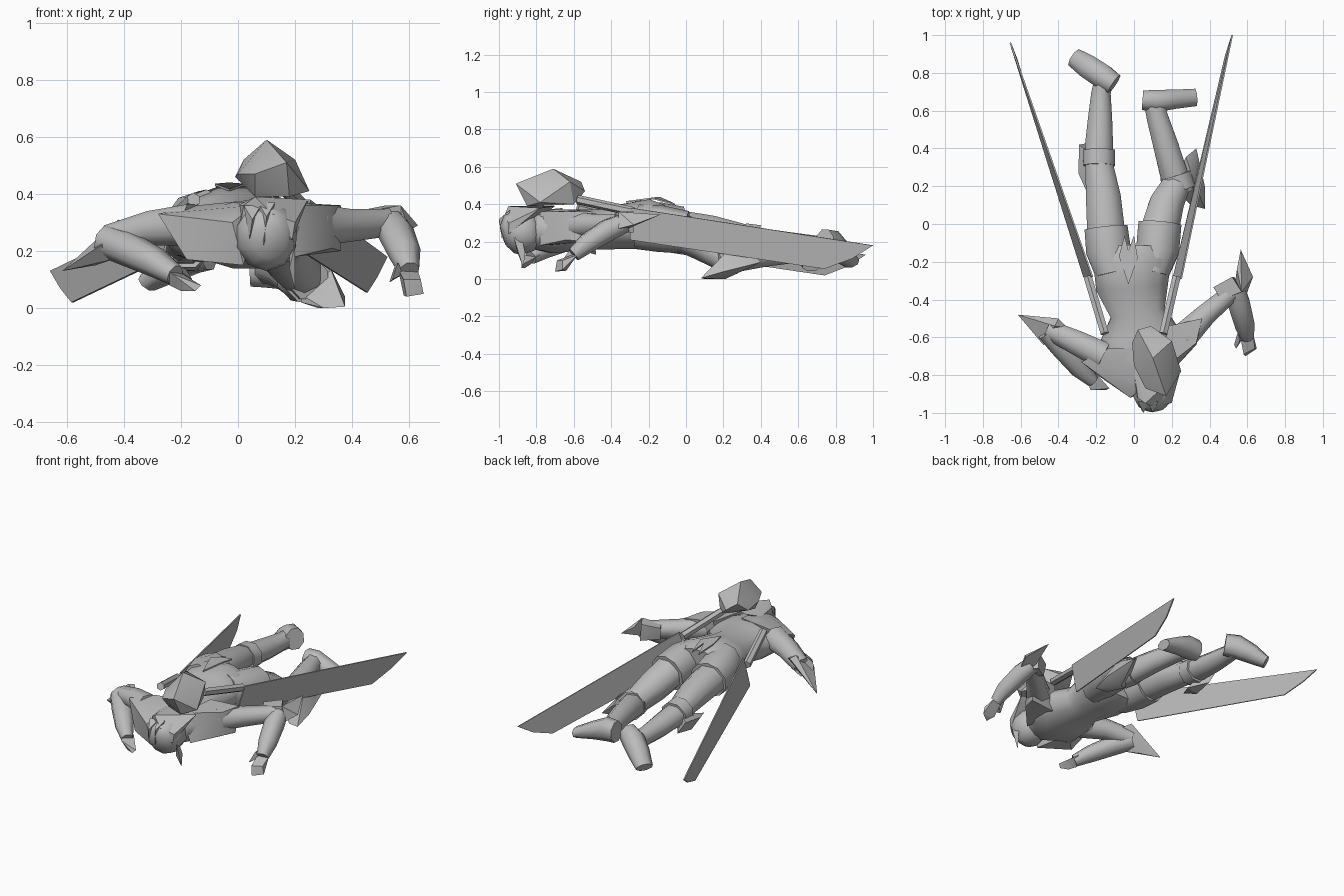
import bpy, bmesh, math
from mathutils import Vector

grey = bpy.data.materials.new("mid grey")
grey.diffuse_color = (0.5, 0.5, 0.5, 1)


def finish(name, bm, angle=52):
    bmesh.ops.recalc_face_normals(bm, faces=bm.faces)
    me = bpy.data.meshes.new(name)
    bm.to_mesh(me)
    bm.free()
    me.materials.append(grey)
    if angle:
        me.shade_smooth()
        me.set_sharp_from_angle(angle=math.radians(angle))
    ob = bpy.data.objects.new(name, me)
    bpy.context.collection.objects.link(ob)
    return ob


def tube(name, rings, sides=8):
    """Loft through rings given as (x, y, z, half width, half height)."""
    bm = bmesh.new()
    pts = [Vector(r[:3]) for r in rings]
    loops = []
    for i, r in enumerate(rings):
        t = (pts[min(i + 1, len(pts) - 1)] - pts[max(i - 1, 0)]).normalized()
        side = t.cross(Vector((0, 0, 1))).normalized()
        up = side.cross(t)
        loops.append([bm.verts.new(pts[i]
                      + side * r[3] * math.cos(2 * math.pi * (k + .5) / sides)
                      + up * r[4] * math.sin(2 * math.pi * (k + .5) / sides))
                      for k in range(sides)])
    for a, b in zip(loops, loops[1:]):
        for k in range(sides):
            j = (k + 1) % sides
            bm.faces.new((a[k], a[j], b[j], b[k]))
    bm.faces.new(loops[0])
    bm.faces.new(loops[-1])
    return finish(name, bm)


def hull(name, pts, angle=32):
    """Faceted solid around a few corner points."""
    bm = bmesh.new()
    vs = [bm.verts.new(p) for p in pts]
    bmesh.ops.convex_hull(bm, input=vs)
    for v in [v for v in bm.verts if not v.link_faces]:
        bm.verts.remove(v)
    return finish(name, bm, angle)


def plate(name, pts, thick=0.008):
    bm = bmesh.new()
    bm.faces.new([bm.verts.new(p) for p in pts])
    ob = finish(name, bm, 0)
    mod = ob.modifiers.new("thickness", 'SOLIDIFY')
    mod.thickness, mod.offset = thick, 0
    return ob


# Torso lying face down, hips to neck
tube("torso", [(-.01, -.12, .29, .19, .11), (-.01, -.19, .295, .215, .137),
               (-.01, -.33, .28, .198, .125), (.02, -.47, .265, .15, .11),
               (.04, -.60, .26, .225, .115), (.04, -.72, .255, .23, .12),
               (.08, -.82, .26, .12, .10), (.10, -.88, .26, .06, .07)], 12)
hull("left_shoulder_wrap", [(-.28, -.73, .33), (-.14, -.66, .36), (.06, -.66, .38),
     (-.02, -.92, .30), (-.18, -.81, .17), (.02, -.90, .15), (-.05, -.68, .17), (.06, -.86, .36)])
hull("right_shoulder_wrap", [(.36, -.50, .36), (.36, -.54, .20), (.33, -.63, .36),
     (.33, -.64, .21), (.18, -.54, .37), (.14, -.78, .36), (.20, -.78, .18), (.16, -.55, .19)])

# Legs: shorts, thigh, shin, cuff and boot
tube("left_shorts", [(-.11, -.26, .29, .10, .125), (-.135, -.14, .285, .125, .125),
                     (-.148, -.02, .275, .12, .112)], 10)
tube("left_thigh", [(-.148, -.04, .275, .108, .10), (-.162, .14, .255, .10, .09),
                    (-.185, .32, .225, .078, .07)])
tube("left_shin", [(-.185, .28, .225, .075, .07), (-.185, .42, .205, .08, .07),
                   (-.18, .55, .19, .07, .066), (-.175, .69, .18, .056, .057),
                   (-.165, .76, .18, .05, .06)])
tube("left_boot_cuff", [(-.185, .31, .22, .09, .085), (-.185, .39, .21, .092, .085)])
hull("left_knee_guard", [(-.29, .42, .2), (-.24, .43, .12), (-.295, .27, .18), (-.25, .17, .16),
                         (-.16, .32, .10), (-.25, .3, .1), (-.24, .38, .23)])
tube("left_foot", [(-.105, .74, .20, .06, .07), (-.165, .78, .19, .07, .075),
                   (-.24, .83, .145, .068, .06), (-.315, .88, .09, .055, .035)])
tube("right_shorts", [(.10, -.26, .28, .09, .12), (.125, -.14, .27, .12, .125),
                      (.137, 0, .25, .12, .115)], 10)
tube("right_thigh", [(.137, -.03, .25, .108, .105), (.17, .10, .19, .098, .10),
                     (.235, .23, .10, .075, .075)])
tube("right_shin", [(.25, .16, .10, .075, .075), (.215, .25, .11, .08, .08),
                    (.17, .41, .13, .072, .07), (.125, .56, .14, .062, .06),
                    (.10, .66, .14, .055, .06)])
tube("right_boot_cuff", [(.245, .18, .105, .09, .09), (.22, .26, .11, .092, .09)])
hull("right_knee_guard", [(.275, .355, .14), (.34, .32, .10), (.375, .08, .005), (.375, .20, .04),
                          (.30, .10, .0), (.22, .18, .02), (.32, .22, .15), (.33, .40, .09),
                          (.28, .21, .0), (.2, .2, .06)])
tube("right_foot", [(.045, .655, .14, .055, .07), (.11, .65, .14, .065, .075),
                    (.21, .66, .11, .055, .055), (.325, .67, .07, .05, .032)])

# Seat ornament pointing down between the thighs
plate("seat_flap", [(-.03, -.32, .413), (-.08, -.17, .432), (-.05, -.06, .40),
                    (-.03, -.14, .436), (0, -.06, .40), (.02, -.18, .432)])

# Arms: upper arm, forearm, hand and spiked elbow guard
tube("left_upper_arm", [(-.16, -.70, .29, .08, .08), (-.30, -.63, .28, .07, .065),
                        (-.45, -.56, .24, .055, .055)])
tube("left_forearm", [(-.46, -.565, .235, .06, .06), (-.39, -.64, .21, .068, .062),
                      (-.29, -.76, .16, .058, .052), (-.22, -.83, .115, .036, .038)])
hull("left_hand", [(-.26, -.80, .14), (-.21, -.78, .13), (-.13, -.87, .08), (-.15, -.88, .06),
                   (-.23, -.88, .12), (-.2, -.86, .06), (-.24, -.83, .08)], 45)
hull("left_elbow_guard", [(-.615, -.48, .13), (-.40, -.50, .30), (-.35, -.55, .27),
                          (-.48, -.64, .22), (-.44, -.62, .17), (-.42, -.54, .31),
                          (-.50, -.55, .15)])
tube("right_upper_arm", [(.26, -.60, .29, .08, .08), (.38, -.48, .29, .062, .062),
                         (.52, -.36, .30, .05, .052)])
tube("right_forearm", [(.53, -.33, .30, .055, .055), (.555, -.42, .26, .063, .062),
                       (.585, -.53, .19, .057, .055), (.60, -.60, .13, .036, .04)])
hull("right_hand", [(.56, -.58, .14), (.63, -.58, .13), (.65, -.66, .05), (.59, -.70, .04),
                    (.58, -.69, .10), (.64, -.66, .10), (.58, -.64, .045)], 45)
hull("right_thumb", [(.55, -.57, .15), (.56, -.62, .16), (.53, -.64, .09), (.54, -.66, .10), (.58, -.6, .12)])
hull("right_elbow_spike", [(.565, -.135, .345), (.63, -.28, .29), (.545, -.24, .35),
                           (.57, -.36, .36), (.535, -.31, .27), (.60, -.36, .27)])
hull("right_elbow_band", [(.42, -.335, .34), (.46, -.40, .34), (.43, -.35, .26), (.47, -.40, .27),
                          (.52, -.28, .36), (.57, -.36, .36), (.53, -.28, .25), (.57, -.36, .25)])

# Head, hair bundle and loose strands
tube("head", [(.10, -.78, .27, .06, .07), (.10, -.83, .26, .11, .11),
              (.10, -.90, .25, .11, .122), (.11, -.945, .24, .092, .105),
              (.115, -.975, .23, .055, .06)], 10)
hull("hair_cap", [(.0, -.78, .36), (.02, -.92, .36), (.06, -.95, .39), (.20, -.945, .30),
                  (.245, -.78, .38), (.12, -.975, .33), (.19, -.95, .24), (.06, -.70, .39), (.0, -.9, .25)])
hull("hair_bundle", [(.10, -.71, .59), (-.01, -.63, .46), (.20, -.62, .52), (.25, -.78, .41),
                     (.17, -.91, .51), (.06, -.87, .47), (.02, -.56, .52), (.09, -.54, .47),
                     (.17, -.60, .40), (.06, -.80, .39), (.18, -.85, .39), (0.0, -.75, .47)], 25)
for i, (x, z, tx, tz) in enumerate([(.05, .36, .04, .24), (.10, .37, .09, .22)]):
    hull(f"fringe_strand_{i + 1}", [(x - .03, -.94, z), (x + .03, -.94, z),
                                    (x, -1.0, z - .05), (tx, -.985, tz)])
hull("side_lock", [(.18, -.88, .24), (.20, -.92, .22), (.20, -.86, .14), (.20, -.87, .06), (.18, -.90, .14)])

# Two blades strapped to the back
tube("left_handle", [(-.155, -.58, .38, .025, .025), (-.245, -.28, .30, .025, .025)], 6)
tube("right_handle", [(.155, -.58, .425, .025, .025), (.225, -.28, .36, .025, .025)], 6)
plate("left_blade", [(-.22, -.28, .34), (-.265, -.28, .17), (-.58, .74, .02),
                     (-.62, .87, .07), (-.655, .96, .13)])
plate("right_blade", [(.25, -.29, .38), (.205, -.30, .21), (.45, .74, .055),
                      (.485, .89, .11), (.52, 1.0, .18)])
